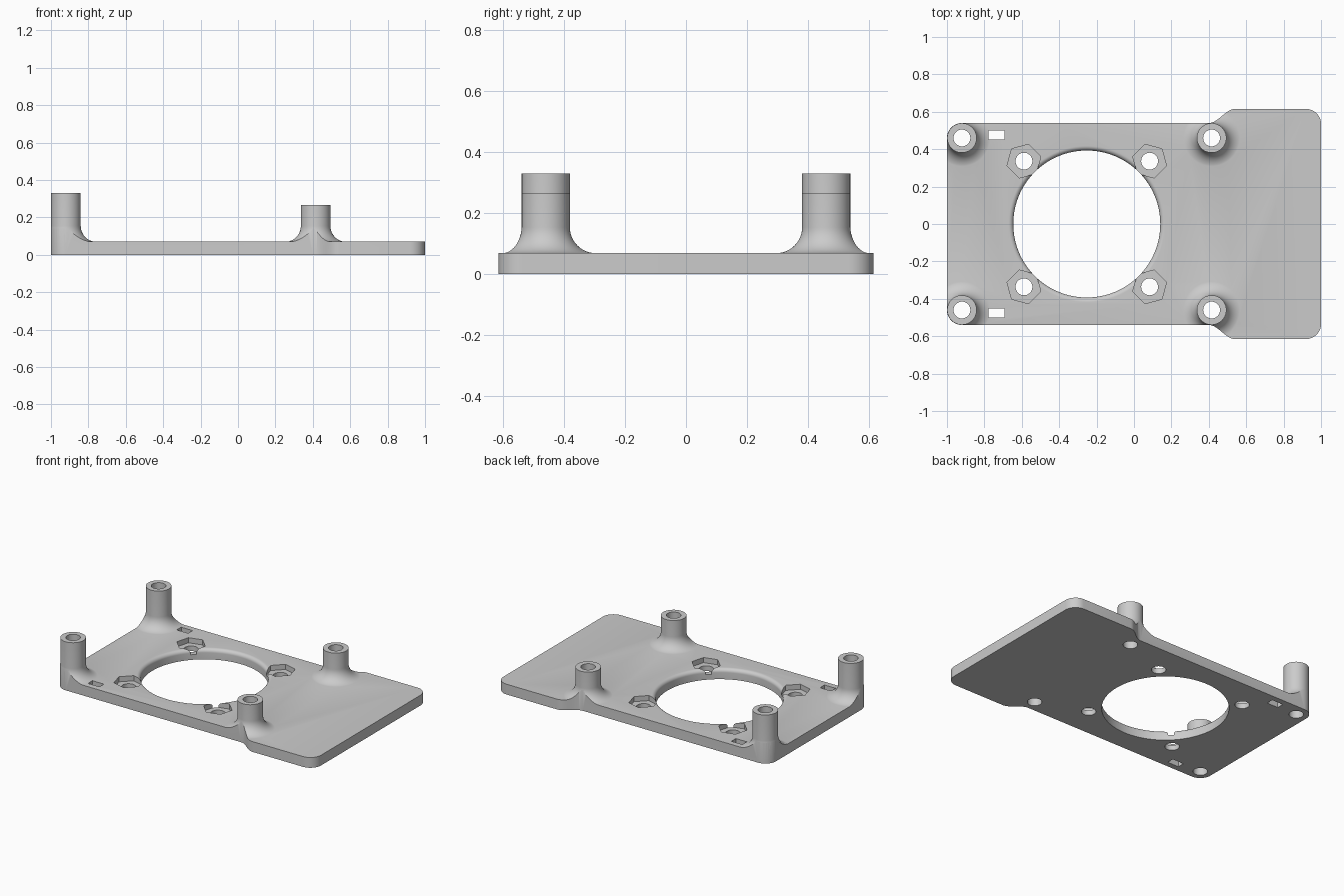
import bpy, bmesh
from math import sin, cos, pi, radians

cube = bpy.data.objects.get("Cube")
if cube:
    bpy.data.objects.remove(cube, do_unlink=True)

grey = bpy.data.materials.new("light_grey")
grey.use_nodes = True
colour = (0.6, 0.6, 0.6, 1)
grey.diffuse_color = colour
grey.node_tree.nodes["Principled BSDF"].inputs["Base Color"].default_value = colour

T = 0.07                    # plate thickness
POST_R, FLARE = 0.079, 0.085
HOLE_R = 0.045
FAN_X, FAN_R = -0.2525, 0.393


def finish(name, bm):
    bmesh.ops.recalc_face_normals(bm, faces=bm.faces)
    mesh = bpy.data.meshes.new(name)
    bm.to_mesh(mesh)
    bm.free()
    mesh.materials.append(grey)
    obj = bpy.data.objects.new(name, mesh)
    bpy.context.collection.objects.link(obj)
    return obj


def prism(name, points, z0, z1):
    bm = bmesh.new()
    face = bm.faces.new([bm.verts.new((x, y, z0)) for x, y in points])
    ext = bmesh.ops.extrude_face_region(bm, geom=[face])
    verts = [v for v in ext["geom"] if isinstance(v, bmesh.types.BMVert)]
    bmesh.ops.translate(bm, vec=(0, 0, z1 - z0), verts=verts)
    return finish(name, bm)


def lathe(name, profile, x, y, n=64):
    """Closed solid of revolution from (radius, height) pairs."""
    bm = bmesh.new()
    rings = [[bm.verts.new((x + r * cos(2 * pi * i / n), y + r * sin(2 * pi * i / n), z))
              for i in range(n)] for r, z in profile]
    for a, b in zip(rings, rings[1:]):
        for i in range(n):
            j = (i + 1) % n
            bm.faces.new((a[i], a[j], b[j], b[i]))
    bm.faces.new(rings[0][::-1])
    bm.faces.new(rings[-1])
    return finish(name, bm)


def arc(cx, cy, r, a0, a1, n=12):
    return [(cx + r * cos(radians(a0 + (a1 - a0) * i / n)),
             cy + r * sin(radians(a0 + (a1 - a0) * i / n))) for i in range(n + 1)]


def ngon(cx, cy, r, n, start=0):
    return arc(cx, cy, r, start, start + 360, n)[:-1]


def rect(cx, cy, w, h):
    return [(cx + sx * w / 2, cy + sy * h / 2)
            for sx, sy in ((-1, -1), (1, -1), (1, 1), (-1, 1))]


def combine(target, tool, operation):
    mod = target.modifiers.new("boolean", 'BOOLEAN')
    mod.operation, mod.solver, mod.object = operation, 'EXACT', tool
    bpy.context.view_layer.objects.active = target
    bpy.ops.object.modifier_apply(modifier=mod.name)
    bpy.data.objects.remove(tool, do_unlink=True)


# Oversized slab, trimmed to the outline once the posts are on it
plate = prism("mounting_plate", rect(0, 0, 2.6, 1.8), 0, T)

# Standoff posts with flared feet
posts = [(x, s * 0.46, h) for x, h in ((-0.92, 0.33), (0.415, 0.265)) for s in (1, -1)]
for x, y, h in posts:
    foot = arc(POST_R + FLARE, T - 0.001 + FLARE, FLARE, 270, 180)
    combine(plate, lathe("post", [(POST_R + FLARE, 0.03)] + foot + [(POST_R, h)], x, y), 'UNION')

# Plate outline: narrow left part, S-curve step, wide right part
step = [(0.54 - 0.14 * i / 12, 0.5775 + 0.0375 * cos(pi * i / 12)) for i in range(13)]
half = arc(0.92, 0.535, 0.08, 0, 90) + step + arc(-0.92, 0.46, 0.08, 90, 180, 16)
outline = half + [(x, -y) for x, y in reversed(half)]
combine(plate, prism("outline", outline, -0.1, 0.6), 'INTERSECT')

# Central opening with a rounded upper rim
R = 0.025
rim = arc(FAN_R + R, T - R, R, 180, 90, 8)
bore = [(FAN_R, -0.1)] + rim + [(FAN_R + R, 0.2)]
combine(plate, lathe("bore", bore, FAN_X, 0, 128), 'DIFFERENCE')

# Bolt holes, hexagonal nut pockets, post holes and tie slots
for s in (1, -1):
    for side in (1, -1):
        x, y = FAN_X + side * 0.336, s * 0.336
        combine(plate, prism("nut_pocket", ngon(x, y, 0.093, 6, 45 * s * side), 0.035, 0.2), 'DIFFERENCE')
        combine(plate, prism("bolt_hole", ngon(x, y, HOLE_R, 40), -0.1, 0.2), 'DIFFERENCE')
    combine(plate, prism("slot", rect(-0.735, s * 0.477, 0.085, 0.048), -0.1, 0.2), 'DIFFERENCE')
for x, y, h in posts:
    combine(plate, prism("post_hole", ngon(x, y, HOLE_R, 40), -0.1, 0.6), 'DIFFERENCE')

bpy.ops.object.select_all(action='DESELECT')
plate.select_set(True)
bpy.context.view_layer.objects.active = plate
bpy.ops.object.shade_smooth_by_angle(angle=radians(30))
